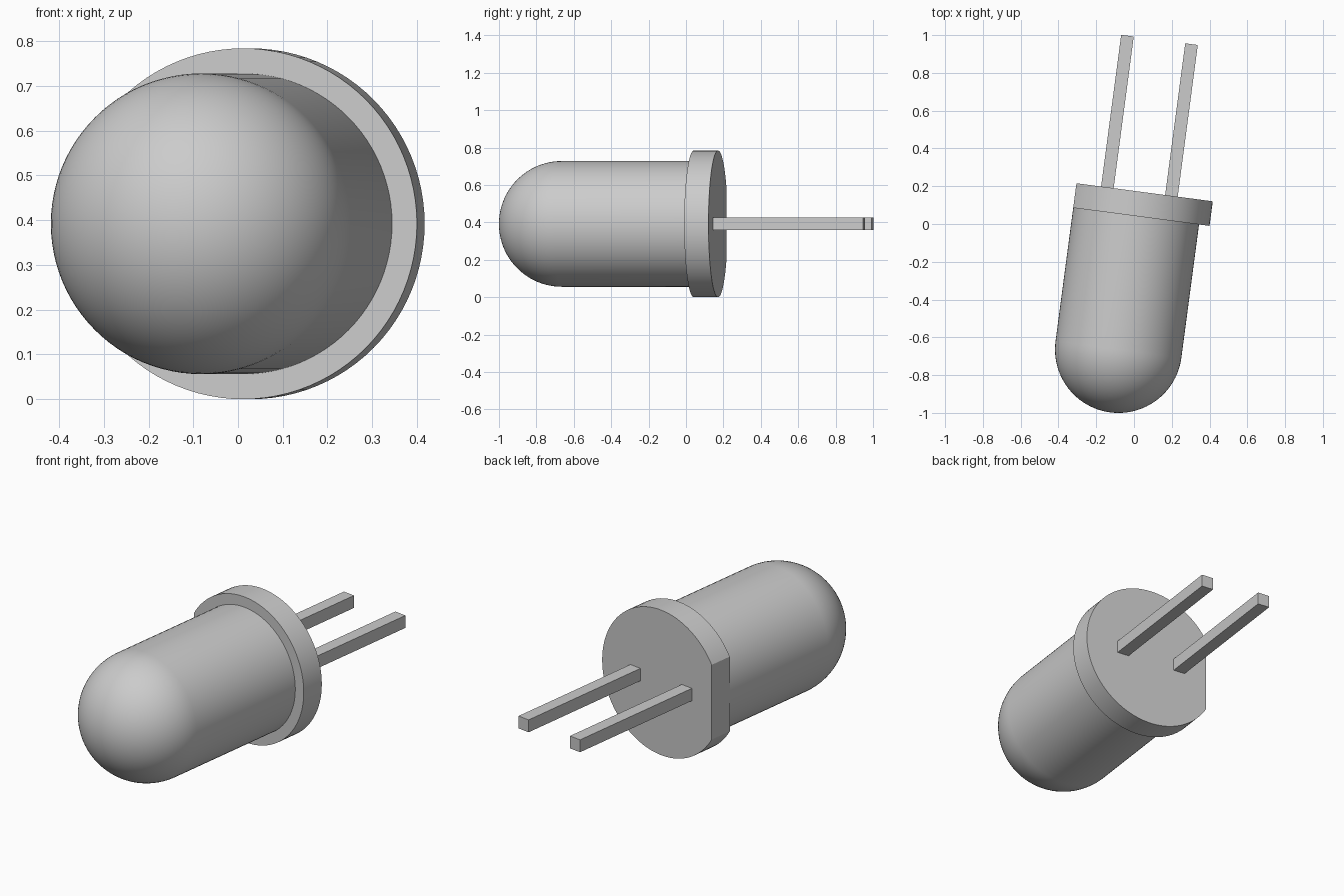
import bpy, bmesh, math
from mathutils import Matrix, Vector

cube = bpy.data.objects.get("Cube")
if cube:
    bpy.data.objects.remove(cube, do_unlink=True)

BODY_R, RIM_R, RIM_T = 0.336, 0.392, 0.131
DOME_Z = -0.843                     # dome centre, measured from the rim's back face
LEAD_W, LEAD_LEN, LEAD_X = 0.067, 0.81, 0.171

grey = bpy.data.materials.new("plain_grey")
grey.use_nodes = True
colour = (0.6, 0.6, 0.6, 1)
grey.diffuse_color = colour
grey.node_tree.nodes["Principled BSDF"].inputs["Base Color"].default_value = colour

# Local z runs along the lamp's axis towards the leads, turned slightly from +y
PLACE = (Matrix.Translation((0.0285, 0.1715, RIM_R))
         @ Matrix.Rotation(math.radians(-7.55), 4, 'Z')
         @ Matrix.Rotation(math.radians(-90), 4, 'X'))


def finish(name, bm, smooth=True):
    bmesh.ops.recalc_face_normals(bm, faces=bm.faces)
    mesh = bpy.data.meshes.new(name)
    bm.to_mesh(mesh)
    bm.free()
    mesh.materials.append(grey)
    obj = bpy.data.objects.new(name, mesh)
    obj.matrix_world = PLACE
    bpy.context.collection.objects.link(obj)
    if smooth:
        bpy.ops.object.select_all(action='DESELECT')
        obj.select_set(True)
        bpy.context.view_layer.objects.active = obj
        bpy.ops.object.shade_smooth_by_angle(angle=math.radians(30))


# Domed body: quarter arc plus straight wall, spun round the axis
bm = bmesh.new()
steps = 24
profile = []
for i in range(steps + 1):
    a = math.pi / 2 * i / steps
    profile.append((BODY_R * math.sin(a), DOME_Z - BODY_R * math.cos(a)))
profile += [(BODY_R, -RIM_T), (0, -RIM_T)]
verts = [bm.verts.new((r, 0, z)) for r, z in profile]
edges = [bm.edges.new(pair) for pair in zip(verts, verts[1:])]
bmesh.ops.spin(bm, geom=verts + edges, cent=(0, 0, 0), axis=(0, 0, 1),
               angle=2 * math.pi, steps=96, use_duplicate=False)
bmesh.ops.remove_doubles(bm, verts=bm.verts, dist=0.0001)
finish("domed_body", bm)

# Rim disc with one side cut flat, flush with the body
bm = bmesh.new()
bmesh.ops.create_cone(bm, cap_ends=True, segments=96, radius1=RIM_R, radius2=RIM_R,
                      depth=RIM_T, matrix=Matrix.Translation((0, 0, -RIM_T / 2)))
cut = bmesh.ops.bisect_plane(bm, geom=bm.verts[:] + bm.edges[:] + bm.faces[:],
                             plane_co=(-BODY_R, 0, 0), plane_no=(-1, 0, 0),
                             clear_outer=True)
bmesh.ops.holes_fill(bm, edges=[e for e in bm.edges if e.is_boundary], sides=0)
finish("rim", bm)

# Two square leads
for name, side in (("right_lead", -1), ("left_lead", 1)):
    bm = bmesh.new()
    bmesh.ops.create_cube(bm, size=1)
    bmesh.ops.scale(bm, vec=(LEAD_W, LEAD_W, LEAD_LEN), verts=bm.verts)
    bmesh.ops.translate(bm, vec=Vector((side * LEAD_X, 0, LEAD_LEN / 2)), verts=bm.verts)
    finish(name, bm, smooth=False)
